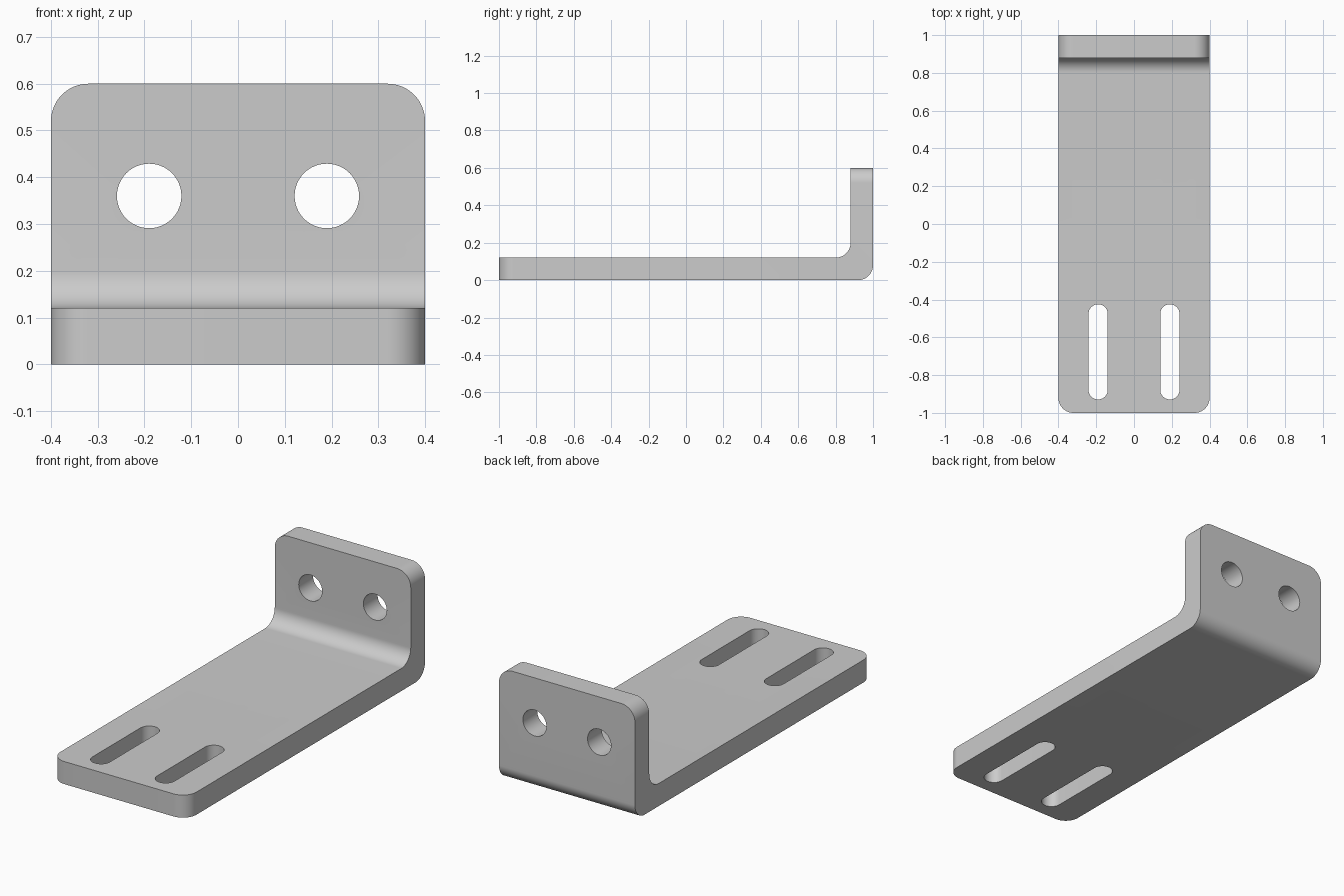
import bpy, bmesh, math

if "Cube" in bpy.data.objects:
    bpy.data.objects.remove(bpy.data.objects["Cube"])

W, T, H = 0.4, 0.12, 0.6      # half width, plate thickness, flange height
R = 0.08                      # bend and corner radius


def arc(cx, cy, r, a0, a1, n=16):
    return [(cx + r * math.cos(math.radians(a0 + (a1 - a0) * i / n)),
             cy + r * math.sin(math.radians(a0 + (a1 - a0) * i / n)))
            for i in range(n + 1)]


def prism(name, points, offset, direction):
    """Extrude a closed outline (3D points) along a vector."""
    bm = bmesh.new()
    face = bm.faces.new([bm.verts.new([p[i] + offset[i] for i in range(3)]) for p in points])
    new = bmesh.ops.extrude_face_region(bm, geom=[face])["geom"]
    bmesh.ops.translate(bm, vec=direction, verts=[g for g in new if isinstance(g, bmesh.types.BMVert)])
    bmesh.ops.recalc_face_normals(bm, faces=bm.faces)
    mesh = bpy.data.meshes.new(name)
    bm.to_mesh(mesh)
    bm.free()
    obj = bpy.data.objects.new(name, mesh)
    bpy.context.collection.objects.link(obj)
    return obj


# Bent L-shaped plate: side profile in y, z
profile = [(-1, 0)] + arc(1 - R, R, R, -90, 0) + [(1, H), (1 - T, H)]
profile += arc(1 - T - R, T + R, R, 0, -90) + [(-1, T)]
bracket = prism("bracket", [(0, y, z) for y, z in profile], (-W, 0, 0), (2 * W, 0, 0))

# Round the front corners of the base and the top corners of the flange
bm = bmesh.new()
bm.from_mesh(bracket.data)
corners = []
for e in bm.edges:
    a, b = (v.co for v in e.verts)
    if abs(a.x - b.x) < 1e-5:
        if max(a.y, b.y) < -0.99 or min(a.z, b.z) > H - 0.01:
            corners.append(e)
bmesh.ops.bevel(bm, geom=corners, offset=R, segments=16, profile=0.5, affect='EDGES')
bm.to_mesh(bracket.data)
bm.free()

# Cutters: two round holes in the flange, two slots in the base
cutters = []
for x in (-0.19, 0.19):
    hole = arc(x, 0.36, 0.069, 0, 360, 48)[:-1]
    cutters.append(prism("hole_cutter", [(px, 0, pz) for px, pz in hole], (0, 0.8, 0), (0, 0.3, 0)))
    slot = arc(x, -0.476, 0.051, 0, 180, 20) + arc(x, -0.878, 0.051, 180, 360, 20)
    cutters.append(prism("slot_cutter", [(px, py, 0) for px, py in slot], (0, 0, -0.1), (0, 0, 0.3)))

bpy.context.view_layer.objects.active = bracket
bracket.select_set(True)
for c in cutters:
    mod = bracket.modifiers.new("cut", 'BOOLEAN')
    mod.operation, mod.solver, mod.object = 'DIFFERENCE', 'EXACT', c
    bpy.ops.object.modifier_apply(modifier=mod.name)
for c in cutters:
    bpy.data.objects.remove(c)

# Plain grey metal
grey = bpy.data.materials.new("grey_metal")
grey.diffuse_color = (0.6, 0.6, 0.6, 1)
grey.use_nodes = True
grey.node_tree.nodes["Principled BSDF"].inputs["Base Color"].default_value = grey.diffuse_color
bracket.data.materials.clear()
bracket.data.materials.append(grey)
bpy.ops.object.shade_smooth_by_angle(angle=math.radians(30))
